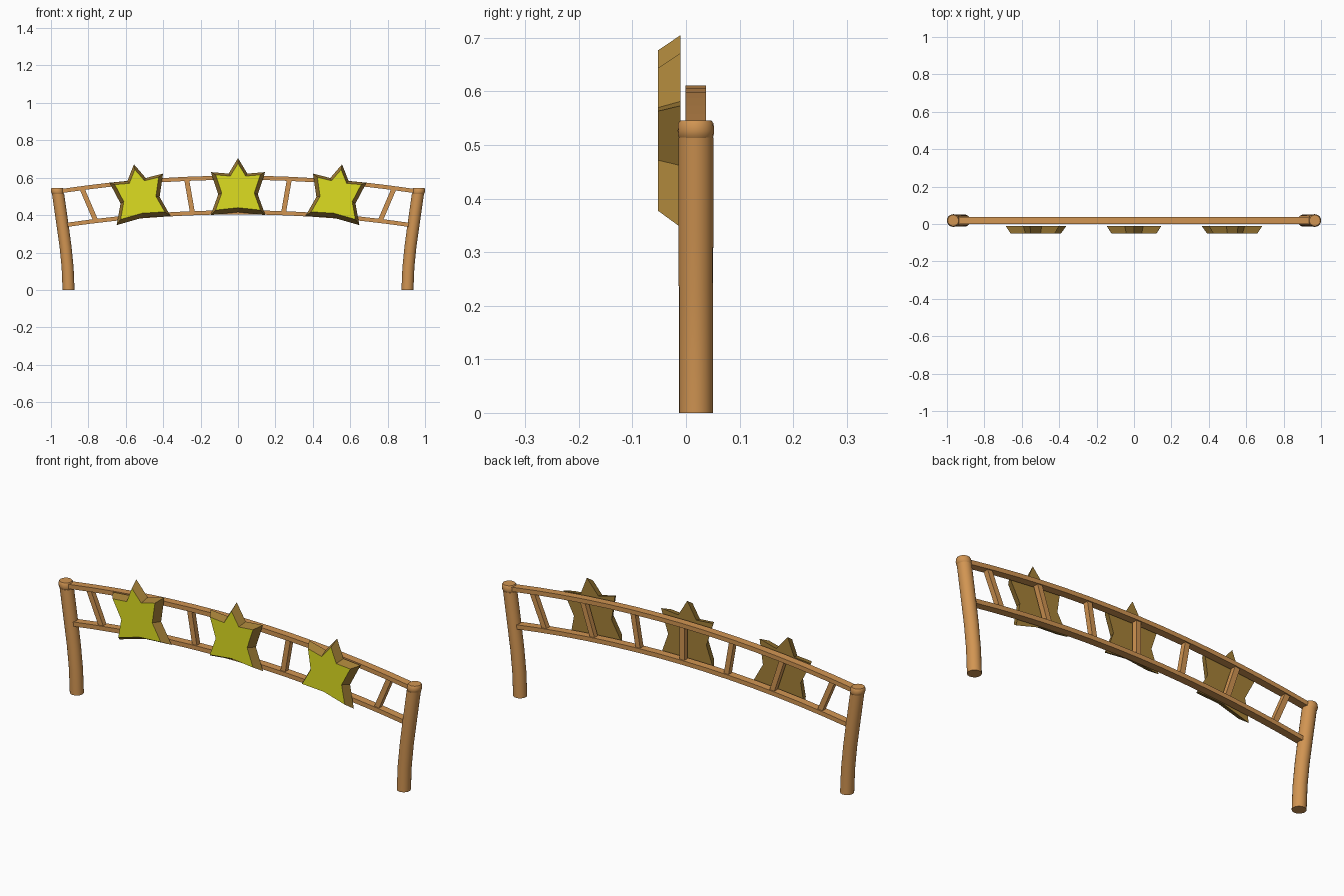
import bpy, bmesh
from math import sin, cos, pi, radians
from mathutils import Vector, Matrix

if "Cube" in bpy.data.objects:
    bpy.data.objects.remove(bpy.data.objects["Cube"])


def material(name, rgb):
    m = bpy.data.materials.new(name)
    m.diffuse_color = (*rgb, 1)
    m.use_nodes = True
    m.node_tree.nodes["Principled BSDF"].inputs["Base Color"].default_value = m.diffuse_color
    return m


wood = material("wood", (0.64, 0.30, 0.085))
yellow = material("yellow", (0.73, 0.73, 0.015))
ochre = material("ochre", (0.38, 0.22, 0.04))


def loft(name, rings, mats, smooth=False, end_slot=0):
    """Skin a list of equal-length point rings and close both ends."""
    bm = bmesh.new()
    vs = [[bm.verts.new(p) for p in r] for r in rings]
    n = len(rings[0])
    for a, b in zip(vs, vs[1:]):
        for i in range(n):
            j = (i + 1) % n
            bm.faces.new((a[i], a[j], b[j], b[i]))
    bm.faces.new(vs[0][::-1])
    bm.faces.new(vs[-1]).material_index = end_slot
    bmesh.ops.recalc_face_normals(bm, faces=bm.faces)
    me = bpy.data.meshes.new(name)
    bm.to_mesh(me)
    bm.free()
    ob = bpy.data.objects.new(name, me)
    bpy.context.collection.objects.link(ob)
    for m in mats:
        me.materials.append(m)
    if smooth:
        bpy.ops.object.select_all(action='DESELECT')
        ob.select_set(True)
        bpy.context.view_layer.objects.active = ob
        bpy.ops.object.shade_smooth_by_angle(angle=radians(40))
    return ob


Y = 0.0185  # depth centre of the frame


def bar(name, pts, thick, depth):
    """Rectangular bar following points (x, z) in the front plane."""
    pts = [Vector(p) for p in pts]
    rings = []
    for i, p in enumerate(pts):
        t = (pts[min(i + 1, len(pts) - 1)] - pts[max(i - 1, 0)]).normalized()
        n = Vector((-t.y, t.x)) * thick / 2
        rings.append([(p.x + s * n.x, Y + d * depth / 2, p.y + s * n.y)
                      for s, d in ((1, 1), (1, -1), (-1, -1), (-1, 1))])
    return loft(name, rings, [wood])


def top_z(x):
    return 0.600 - 0.080 * x * x


def low_z(x):
    return 0.415 - 0.080 * x * x


# Leaning, slightly bent posts with a rounded cap: (x, z, radius)
post = [(0.906, 0, 0.032), (0.911, 0.12, 0.032), (0.922, 0.23, 0.032),
        (0.937, 0.34, 0.0325), (0.962, 0.514, 0.0325)]
cap = [(0.963, 0.510, 0.029), (0.9645, 0.517, 0.033), (0.966, 0.526, 0.034),
       (0.9665, 0.540, 0.033), (0.967, 0.546, 0.029)]
for side, label in ((-1, "left"), (1, "right")):
    for part, prof in (("post", post), ("post_cap", cap)):
        loft(f"{label}_{part}",
             [[(side * x + r * cos(a), Y + r * sin(a), z)
               for a in (2 * pi * k / 20 for k in range(20))]
              for x, z, r in prof], [wood], smooth=True)

# Arched rails
for name, f, half in (("top_rail", top_z, 0.95), ("lower_rail", low_z, 0.925)):
    xs = [half * (k / 7 - 1) for k in range(15)]
    bar(name, [(x, f(x)) for x in xs], 0.022, 0.038)

# Rungs fanning out from the centre: (top x, bottom x)
for i, (xt, xb) in enumerate([(0, 0), (0.275, 0.243), (0.555, 0.495), (0.835, 0.76)]):
    for s in ((1,) if i == 0 else (-1, 1)):
        bar("rung", [(s * xt, top_z(xt)), (s * xb, low_z(xb))], 0.026, 0.026)

# Star plaques with bevelled sides, outline measured from the bottom centre
half_star = [(0, 0.305), (0.05, 0.222), (0.145, 0.230), (0.106, 0.110), (0.146, 0.0)]
outline = half_star + [(0, 0.016)] + [(-x, z) for x, z in half_star[:0:-1]]
for label, x, z, ang in (("left", -0.505, 0.371, 9.7), ("centre", 0, 0.40, 0),
                         ("right", 0.505, 0.371, -9.7)):
    rot = Matrix.Rotation(radians(ang), 2)
    rings = []
    for scale, y in ((1, -0.010), (0.82, -0.052)):
        pts = [rot @ Vector((px * scale, 0.148 + (pz - 0.148) * scale))
               for px, pz in outline]
        rings.append([(x + p.x, y, z + p.y) for p in pts])
    loft(f"{label}_star", rings, [ochre, yellow], end_slot=1)
